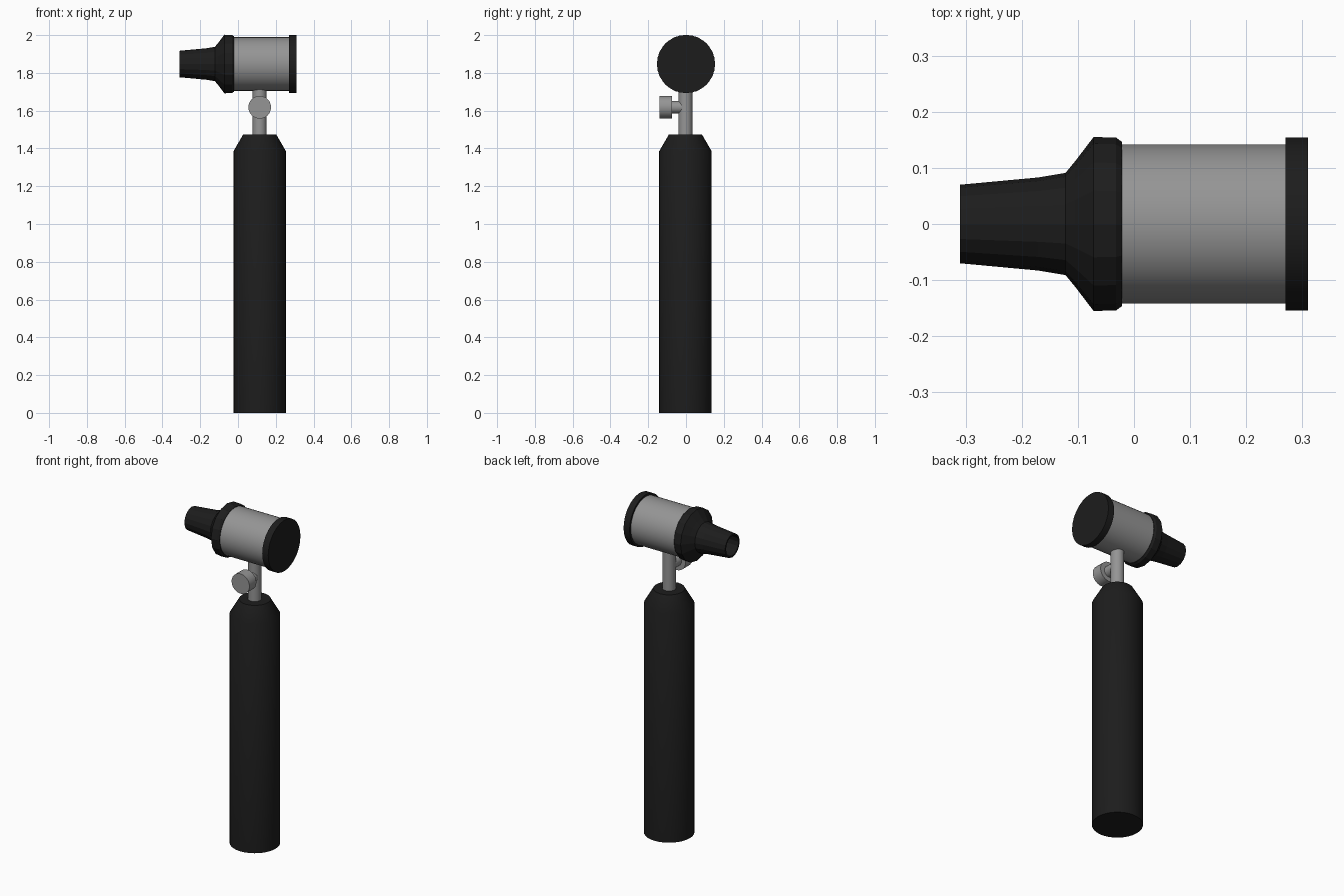
import bpy, bmesh, math
from mathutils import Matrix, Vector

if "Cube" in bpy.data.objects:
    bpy.data.objects.remove(bpy.data.objects["Cube"])


def material(name, c):
    m = bpy.data.materials.new(name)
    m.diffuse_color = (*c, 1)
    m.use_nodes = True
    m.node_tree.nodes["Principled BSDF"].inputs["Base Color"].default_value = m.diffuse_color
    return m


black = material("black_plastic", (0.012, 0.012, 0.012))
metal = material("grey_metal", (0.3, 0.3, 0.3))


def lathe(name, profile, origin, axis, sides, mat, angle=30, closed=False):
    """Revolve (radius, distance) points about an axis; ends are capped unless closed."""
    bm = bmesh.new()
    rings = [[bm.verts.new((r * math.cos(2 * math.pi * i / sides),
                            r * math.sin(2 * math.pi * i / sides), d))
              for i in range(sides)] for r, d in profile]
    pairs = list(zip(rings, rings[1:]))
    if closed:
        pairs.append((rings[-1], rings[0]))
    else:
        bm.faces.new(rings[0])
        bm.faces.new(rings[-1])
    for a, b in pairs:
        for i in range(sides):
            j = (i + 1) % sides
            bm.faces.new((a[i], a[j], b[j], b[i]))
    turn = Vector(axis).to_track_quat('Z', 'Y').to_matrix().to_4x4()
    bm.transform(Matrix.Translation(origin) @ turn)
    bmesh.ops.recalc_face_normals(bm, faces=bm.faces)
    me = bpy.data.meshes.new(name)
    bm.to_mesh(me)
    bm.free()
    me.materials.append(mat)
    ob = bpy.data.objects.new(name, me)
    bpy.context.collection.objects.link(ob)
    if angle:
        bpy.ops.object.select_all(action='DESELECT')
        ob.select_set(True)
        bpy.context.view_layer.objects.active = ob
        bpy.ops.object.shade_smooth_by_angle(angle=math.radians(angle))
    return ob


X, Y, Z = (1, 0, 0), (0, 1, 0), (0, 0, 1)
CX, CY, HZ = 0.115, -0.003, 1.847

# Handle with chamfered shoulder
lathe("handle", [(0.139, 0), (0.139, 1.385), (0.087, 1.475)], (CX, CY, 0), Z, 32, black)
# Neck joining handle and head
lathe("neck", [(0.037, 1.46), (0.037, 1.73)], (CX, CY, 0), Z, 24, metal)
# Side knob and its stem
lathe("knob", [(0.06, -0.14), (0.06, -0.074), (0.033, -0.074), (0.033, -0.01)],
      (CX, 0, 1.618), Y, 24, metal)
# Head barrel
lathe("barrel", [(0.142, -0.03), (0.142, 0.28)], (0, 0, HZ), X, 32, metal)
# Rear lens cap
lathe("lens_cap", [(0.154, 0.27), (0.154, 0.31)], (0, 0, HZ), X, 28, black)
# Flared ear tip with open bore
lathe("ear_tip", [(0.146, -0.021), (0.154, -0.032), (0.155, -0.072), (0.113, -0.104),
                  (0.091, -0.122), (0.083, -0.17), (0.07, -0.31), (0.06, -0.31),
                  (0.07, -0.17), (0.09, -0.06), (0.09, -0.021)],
      (0, 0, HZ), X, 16, black, angle=0, closed=True)
